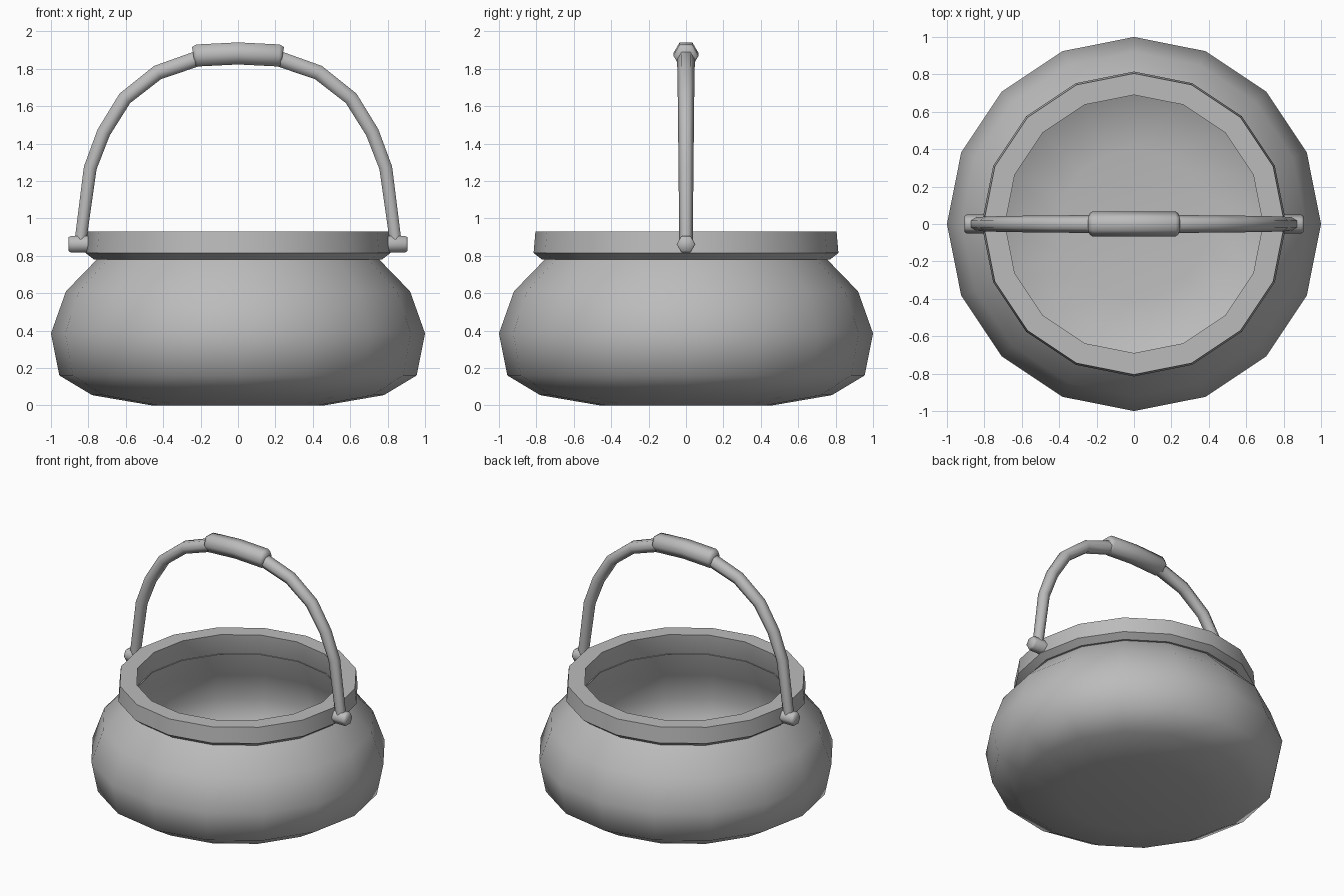
import bpy, bmesh, math
from mathutils import Vector

cube = bpy.data.objects.get("Cube")
if cube:
    bpy.data.objects.remove(cube, do_unlink=True)

GREY = (0.5, 0.5, 0.5, 1)
metal = bpy.data.materials.new("plain grey")
metal.use_nodes = True
metal.diffuse_color = GREY
metal.node_tree.nodes["Principled BSDF"].inputs["Base Color"].default_value = GREY


def finish(bm, name, angle, closed=True):
    if closed:
        bmesh.ops.recalc_face_normals(bm, faces=bm.faces)
    mesh = bpy.data.meshes.new(name)
    bm.to_mesh(mesh)
    bm.free()
    mesh.materials.append(metal)
    obj = bpy.data.objects.new(name, mesh)
    bpy.context.collection.objects.link(obj)
    bpy.ops.object.select_all(action='DESELECT')
    obj.select_set(True)
    bpy.context.view_layer.objects.active = obj
    bpy.ops.object.shade_smooth_by_angle(angle=math.radians(angle))
    return obj


def bridge(bm, rings):
    for a, b in zip(rings, rings[1:]):
        n = len(a)
        for i in range(n):
            j = (i + 1) % n
            bm.faces.new((a[i], a[j], b[j], b[i]))


def lathe(name, profile, angle, cap=None, sides=16):
    """Turn an (r, z) profile about z; cap is 'first' or 'last' to fill that ring."""
    bm = bmesh.new()
    rings = []
    for r, z in profile:
        turns = [2 * math.pi * i / sides for i in range(sides)]
        rings.append([bm.verts.new((r * math.cos(t), r * math.sin(t), z)) for t in turns])
    bridge(bm, rings)
    if cap == 'first':
        bm.faces.new(rings[0][::-1])
    elif cap == 'last':
        bm.faces.new(rings[-1])
    return finish(bm, name, angle, closed=False)


def tube(name, path, angle=65, sides=6):
    """Six-sided tube through (x, z, radius) points in the y = 0 plane."""
    bm = bmesh.new()
    pts = [Vector((x, 0, z)) for x, z, r in path]
    across = Vector((0, 1, 0))
    rings = []
    for i, (x, z, r) in enumerate(path):
        tangent = (pts[min(i + 1, len(pts) - 1)] - pts[max(i - 1, 0)]).normalized()
        up = tangent.cross(across)
        ring = []
        for k in range(sides):
            t = 2 * math.pi * k / sides
            ring.append(bm.verts.new(pts[i] + r * (math.cos(t) * across + math.sin(t) * up)))
        rings.append(ring)
    bridge(bm, rings)
    bm.faces.new(rings[0])
    bm.faces.new(rings[-1])
    return finish(bm, name, angle)


def mirrored(half):
    return [(-x, z, r) for x, z, r in half] + [p for p in half[::-1] if p[0] > 0]


# Pot body, rim and hollow inside
lathe("pot_body", [(0.46, 0), (0.78, 0.055), (0.955, 0.16), (1, 0.385),
                   (0.92, 0.61), (0.755, 0.78)], 60, cap='first')
lathe("pot_rim", [(0.7, 0.78), (0.77, 0.78), (0.815, 0.815), (0.805, 0.93), (0.69, 0.93)], 30)
lathe("pot_inside", [(0.69, 0.93), (0.71, 0.76), (0.8, 0.58), (0.86, 0.38),
                     (0.82, 0.2), (0.7, 0.1), (0.4, 0.06)], 60, cap='last')

# Arched handle, thicker towards the top
tube("handle", mirrored([(0.845, 0.86, 0.036), (0.79, 1.27, 0.04), (0.718, 1.46, 0.042),
                         (0.605, 1.642, 0.044), (0.43, 1.78, 0.046), (0.22, 1.853, 0.048),
                         (0, 1.875, 0.048)]))

# Grip on top of the handle
tube("handle_grip", mirrored([(0.238, 1.868, 0.056), (0.22, 1.871, 0.068), (0, 1.882, 0.068)]))

# Lugs that hold the handle ends
for side, sign in (("left", 1), ("right", -1)):
    tube(side + "_lug", [(sign * 0.75, 0.862, 0.05), (sign * 0.895, 0.862, 0.05),
                         (sign * 0.907, 0.862, 0.042)])
